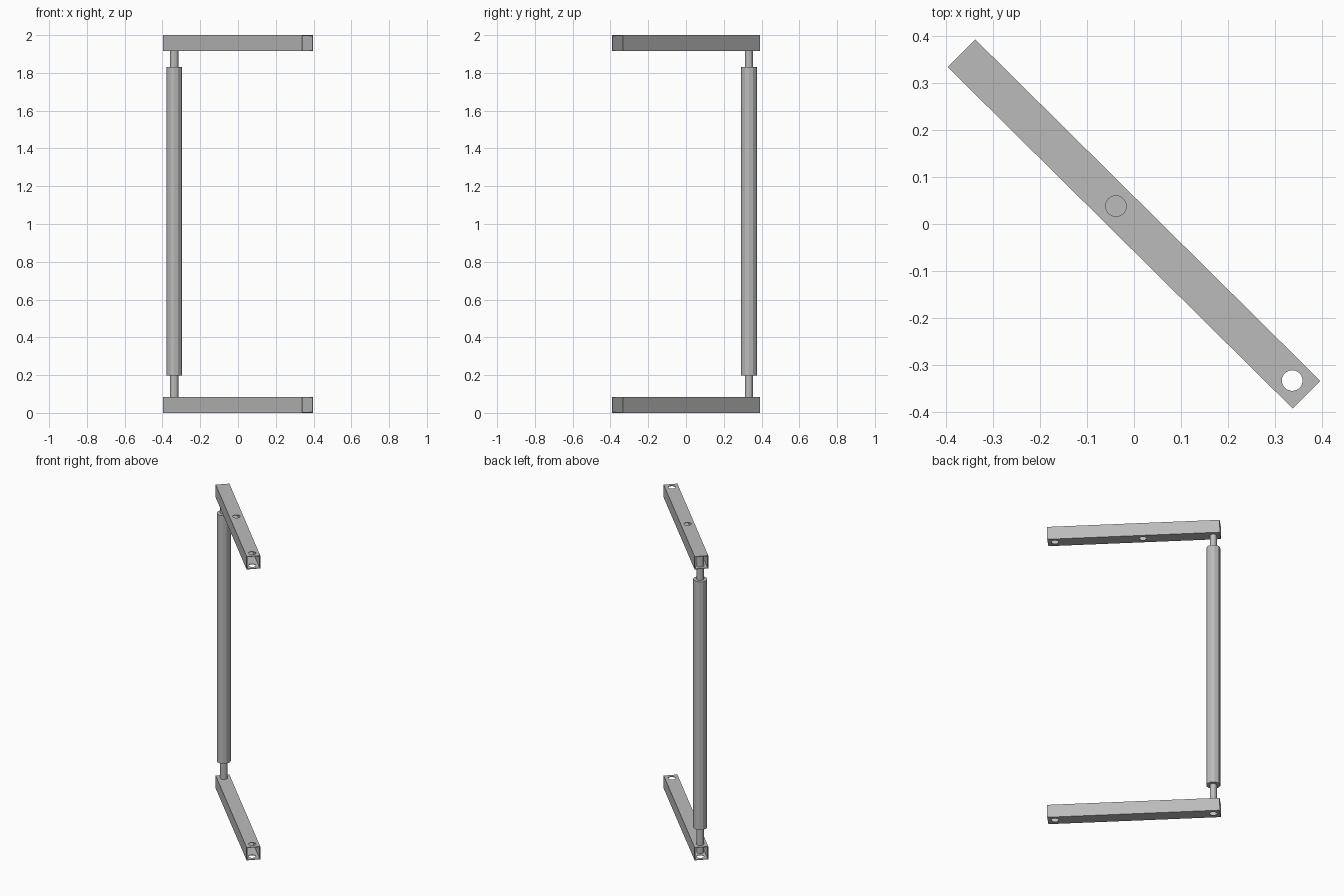
import bpy, bmesh, math
from mathutils import Matrix, Vector

cube = bpy.data.objects.get("Cube")
if cube:
    bpy.data.objects.remove(cube)

TURN = Matrix.Rotation(math.radians(-44.7), 4, 'Z')
LENGTH, WIDTH, WALL = 1.032, 0.083, 0.004
POST_POS = -0.475      # distance along the arm
FREE_POS = 0.473
MIDDLE_POS = -0.054

steel = bpy.data.materials.new("grey_steel")
steel.use_nodes = True
GREY = (0.5, 0.5, 0.5, 1)
steel.diffuse_color = GREY
steel.node_tree.nodes["Principled BSDF"].inputs["Base Color"].default_value = GREY


def add_object(name, bm):
    mesh = bpy.data.meshes.new(name)
    bm.to_mesh(mesh)
    bm.free()
    mesh.materials.append(steel)
    obj = bpy.data.objects.new(name, mesh)
    bpy.context.collection.objects.link(obj)
    return obj


def cylinder(name, along, radius, bottom, top, sides):
    bm = bmesh.new()
    centre = TURN @ Vector((along, 0, 0))
    centre.z = (bottom + top) / 2
    bmesh.ops.create_cone(bm, cap_ends=True, segments=sides, radius1=radius,
                          radius2=radius, depth=top - bottom,
                          matrix=Matrix.Translation(centre))
    return add_object(name, bm)


def arm(name, bottom, top, holes):
    # Square pipe, open at both ends
    bm = bmesh.new()
    size = Matrix.Diagonal((LENGTH, WIDTH, top - bottom, 1))
    bmesh.ops.create_cube(bm, size=1, matrix=size)
    ends = [f for f in bm.faces if abs(f.normal.x) > 0.9]
    bmesh.ops.delete(bm, geom=ends, context='FACES_ONLY')
    bm.transform(Matrix.Translation((0, 0, (bottom + top) / 2)) @ TURN)
    pipe = add_object(name, bm)
    shell = pipe.modifiers.new("wall", 'SOLIDIFY')
    shell.thickness = WALL
    shell.offset = -1
    shell.use_even_offset = True

    # Drilled holes: (position, lower limit, upper limit)
    cutters = []
    for along, low, high in holes:
        cutter = cylinder("hole_cutter", along, 0.022, low, high, 24)
        cutter.hide_render = True
        cutters.append(cutter)
        cut = pipe.modifiers.new("hole", 'BOOLEAN')
        cut.operation = 'DIFFERENCE'
        cut.solver = 'EXACT'
        cut.object = cutter
    bpy.context.view_layer.update()
    graph = bpy.context.evaluated_depsgraph_get()
    baked = bpy.data.meshes.new_from_object(pipe.evaluated_get(graph))
    pipe.modifiers.clear()
    pipe.data = baked
    for cutter in cutters:
        bpy.data.objects.remove(cutter)


# Arms: the upper one is closed above the post and has a middle hole
arm("lower_arm", 0, 0.085, [(FREE_POS, -0.1, 0.2), (POST_POS, -0.1, 0.2)])
arm("upper_arm", 1.915, 2.0, [(FREE_POS, 1.8, 2.1), (MIDDLE_POS, 1.8, 2.1),
                              (POST_POS, 1.8, 1.95)])

# Post: thin rod through a thicker sleeve
cylinder("post_rod", POST_POS, 0.0215, 0.03, 1.998, 12)
cylinder("post_sleeve", POST_POS, 0.042, 0.197, 1.83, 12)
